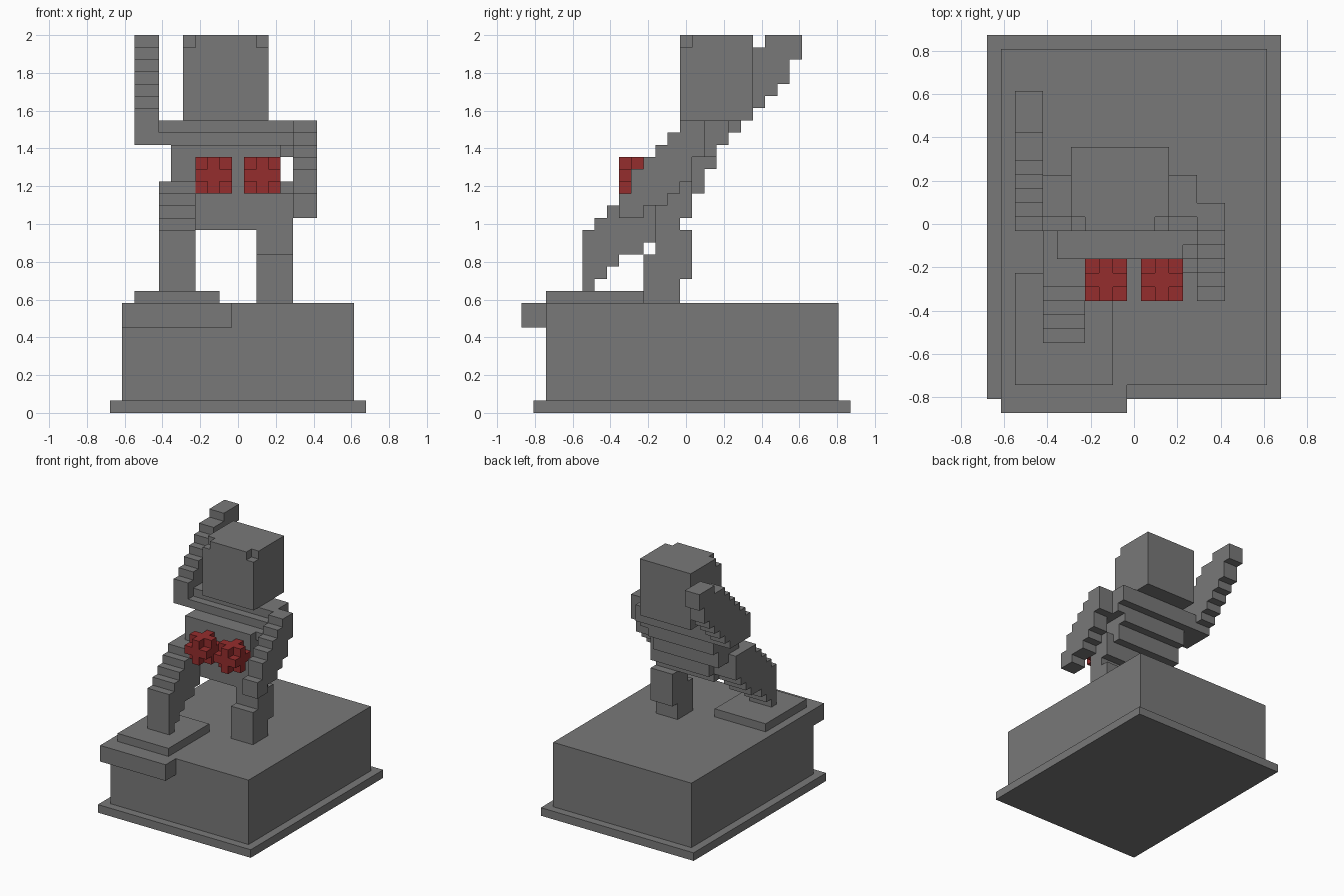
import bpy
import bmesh
import math
from itertools import product
from mathutils import Vector

cube = bpy.data.objects.get("Cube")
if cube:
    bpy.data.objects.remove(cube, do_unlink=True)

UNIT = 2 / 31                      # edge of one building block
CENTRE = Vector((10.5, 13.5, 0))   # block grid position of the world origin


def make_material(name, colour):
    material = bpy.data.materials.new(name)
    material.use_nodes = True
    material.diffuse_color = colour
    material.node_tree.nodes["Principled BSDF"].inputs["Base Color"].default_value = colour
    return material


stone = make_material("grey stone", (0.19, 0.19, 0.19, 1))
red = make_material("red", (0.3, 0.026, 0.026, 1))


def block(x, y, z):
    """Set of grid cells filling the given (start, end) ranges."""
    return set(product(range(*x), range(*y), range(*z)))


def stepped(x, layers):
    """Limb made of layers, each given as bottom, top, front, back."""
    cells = set()
    for bottom, top, front, back in layers:
        cells |= block(x, (front, back), (bottom, top))
    return cells


def build(name, cells, material=stone):
    """Skin the cells with their outer faces and merge the coplanar ones."""
    bm = bmesh.new()
    corners = {}

    def corner(point):
        key = tuple(round(c) for c in point)
        if key not in corners:
            corners[key] = bm.verts.new((Vector(key) - CENTRE) * UNIT)
        return corners[key]

    for cell in cells:
        for axis, side in product(range(3), (0, 1)):
            step = [0, 0, 0]
            step[axis] = 2 * side - 1
            if tuple(c + s for c, s in zip(cell, step)) in cells:
                continue
            start = Vector(cell)
            start[axis] += side
            u, v = Vector((0, 0, 0)), Vector((0, 0, 0))
            u[(axis + 1) % 3] = 1
            v[(axis + 2) % 3] = 1
            loop = [start, start + u, start + u + v, start + v]
            if not side:
                loop.reverse()
            bm.faces.new([corner(p) for p in loop])
    bmesh.ops.dissolve_limit(bm, angle_limit=math.radians(1),
                             verts=bm.verts[:], edges=bm.edges[:])
    mesh = bpy.data.meshes.new(name)
    bm.to_mesh(mesh)
    bm.free()
    mesh.materials.append(material)
    part = bpy.data.objects.new(name, mesh)
    bpy.context.collection.objects.link(part)
    return part


# Pedestal
build("base_plate", block((0, 21), (1, 27), (0, 1)))
build("pedestal", block((1, 20), (2, 26), (1, 9)))
build("front_ledge", block((1, 10), (0, 2), (7, 9)))
build("foot_plate", block((2, 9), (2, 10), (9, 10)))

# Legs
build("right_leg", stepped((4, 7), [
    (10, 11, 5, 6), (11, 12, 5, 7), (12, 13, 5, 8), (13, 14, 5, 10),
    (14, 15, 5, 11), (15, 16, 6, 12), (16, 17, 7, 13), (17, 18, 8, 13),
    (18, 19, 9, 13)]))
build("left_leg", stepped((12, 15), [
    (9, 11, 10, 13), (11, 13, 10, 14), (13, 15, 11, 14)]))

# Leaning body
build("hips", stepped((7, 15), [(15, 16, 11, 13), (16, 18, 11, 14)])
      | block((14, 15), (12, 14), (18, 19)))
build("torso", stepped((5, 14), [(18, 20, 11, 15), (20, 22, 11, 16)])
      | block((14, 15), (12, 16), (21, 22)))
build("shoulders", stepped((4, 15), [(22, 23, 13, 17), (23, 24, 14, 17)]))

# Head with two notched front corners
build("head", block((6, 13), (13, 19), (24, 31)) - {(6, 13, 30), (12, 13, 30)})

# Raised arm and lowered arm
build("right_arm", stepped((2, 4), [
    (22, 23, 13, 17), (23, 24, 13, 18), (24, 25, 13, 19), (25, 26, 14, 20),
    (26, 27, 15, 21), (27, 28, 16, 22), (28, 29, 17, 22), (29, 30, 18, 23),
    (30, 31, 20, 23)]))
build("left_arm", stepped((15, 17), [
    (16, 17, 8, 10), (17, 18, 8, 12), (18, 19, 9, 13), (19, 20, 9, 14),
    (20, 21, 10, 14), (21, 22, 11, 15), (22, 23, 12, 15), (23, 24, 13, 15)]))

# Red balls: three-block cubes without their corners
for name, left in (("right_ball", 7), ("left_ball", 11)):
    ball = block((left, left + 3), (8, 11), (18, 21))
    ball -= set(product((left, left + 2), (8, 10), (18, 20)))
    build(name, ball, red)
